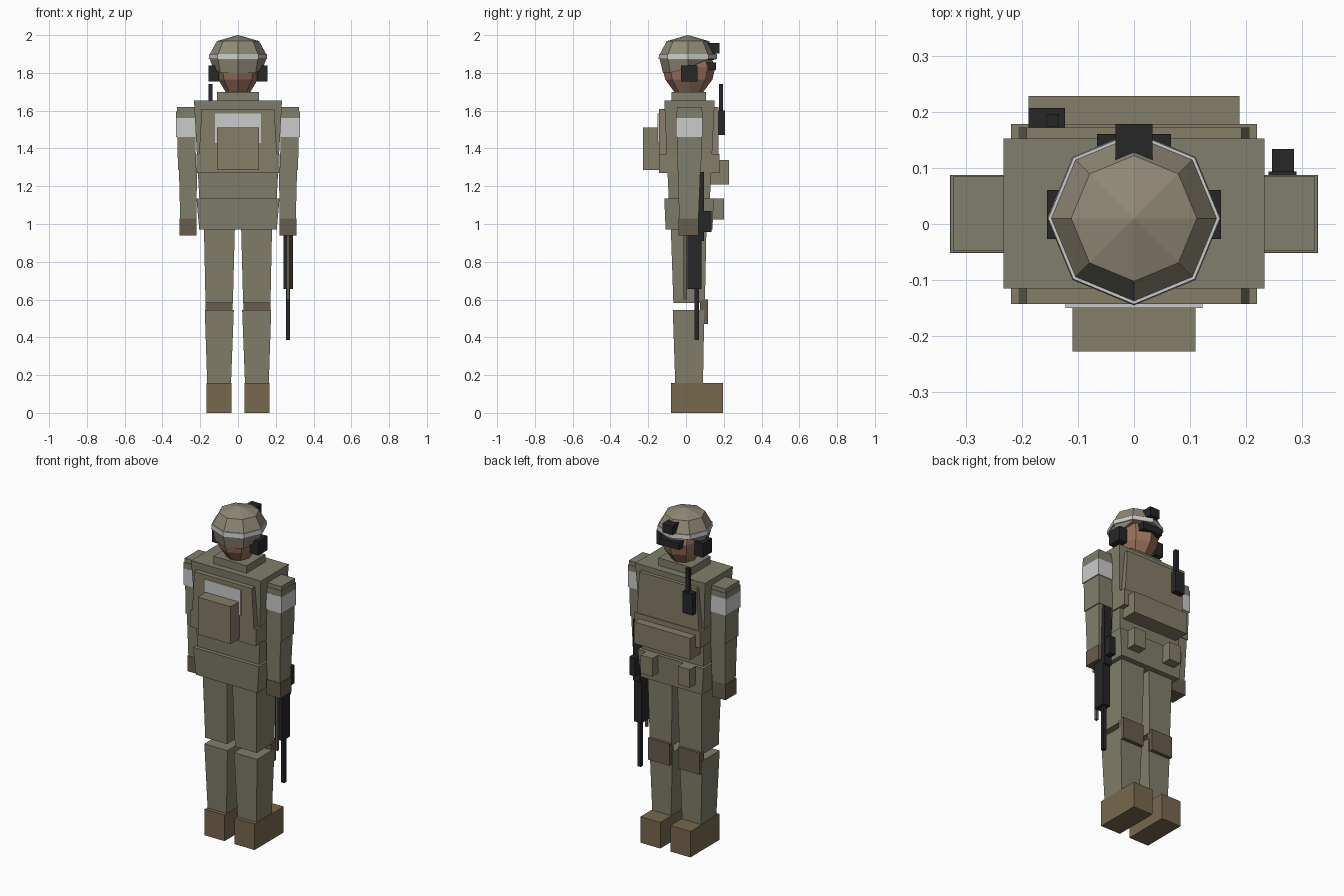
import bpy, bmesh
from math import cos, sin, pi


def material(name, r, g, b):
    m = bpy.data.materials.new(name)
    m.diffuse_color = (r, g, b, 1)
    return m


OLIVE = material("olive_cloth", 0.22, 0.21, 0.145)
TAN = material("tan_gear", 0.235, 0.205, 0.14)
COVER = material("helmet_cover", 0.28, 0.25, 0.18)
LIGHT = material("light_band", 0.55, 0.55, 0.55)
GLOVE = material("glove", 0.14, 0.11, 0.075)
BOOT = material("boot_leather", 0.19, 0.14, 0.075)
SKIN = material("skin", 0.33, 0.17, 0.11)
BLACK = material("black_gear", 0.02, 0.02, 0.022)


def finish(name, bm, mat):
    bmesh.ops.recalc_face_normals(bm, faces=bm.faces)
    me = bpy.data.meshes.new(name)
    bm.to_mesh(me)
    bm.free()
    me.materials.append(mat)
    ob = bpy.data.objects.new(name, me)
    bpy.context.collection.objects.link(ob)
    return ob


def loft(name, rings, mat):
    """Skin a stack of equal-length rings and cap both ends."""
    bm = bmesh.new()
    vs = [[bm.verts.new(p) for p in ring] for ring in rings]
    n = len(rings[0])
    for a, b in zip(vs, vs[1:]):
        for i in range(n):
            j = (i + 1) % n
            bm.faces.new((a[i], a[j], b[j], b[i]))
    bm.faces.new(vs[0])
    bm.faces.new(vs[-1])
    return finish(name, bm, mat)


def rect(x0, x1, y0, y1, z):
    return [(x0, y0, z), (x1, y0, z), (x1, y1, z), (x0, y1, z)]


def block(name, z0, z1, low, mat, high=None, sides=(1,)):
    """Box or tapered box; low/high are (x0, x1, y0, y1) at z0/z1."""
    high = high or low
    for s in sides:
        rings = []
        for (a, b, c, d), z in ((low, z0), (high, z1)):
            rings.append(rect(a * s, b * s, c, d, z))
        loft(name, rings, mat)


def octagon(r, z, cy=0.01, ry=None):
    ry = ry or r
    return [(r * cos(i * pi / 4), cy + ry * sin(i * pi / 4), z) for i in range(8)]


BOTH = (1, -1)

# Legs
block("boot", 0, 0.157, (0.034, 0.167, -0.08, 0.197), BOOT, sides=BOTH)
block("shin", 0.157, 0.546, (0.037, 0.163, -0.057, 0.09), OLIVE,
      (0.022, 0.176, -0.07, 0.097), BOTH)
block("thigh", 0.583, 0.97, (0.027, 0.172, -0.067, 0.1), OLIVE,
      (0.017, 0.18, -0.08, 0.108), BOTH)
block("knee_pad", 0.47, 0.6, (0.03, 0.173, 0.075, 0.117), GLOVE, sides=BOTH)

# Torso
block("hips", 0.97, 1.135, (-0.205, 0.205, -0.108, 0.14), OLIVE, (-0.22, 0.22, -0.115, 0.147))
block("torso", 1.1, 1.655, (-0.203, 0.203, -0.09, 0.125), OLIVE, (-0.233, 0.233, -0.115, 0.152))
block("collar", 1.655, 1.7, (-0.11, 0.11, -0.077, 0.105), OLIVE)

# Vest and pouches
block("back_plate", 1.27, 1.61, (-0.212, 0.212, -0.143, -0.09), TAN, (-0.192, 0.192, -0.143, -0.09))
block("chest_plate", 1.27, 1.62, (-0.212, 0.212, 0.1, 0.172), TAN, (-0.192, 0.192, 0.1, 0.172))
block("waist_wrap", 1.27, 1.37, (-0.219, 0.219, -0.143, 0.178), TAN)
block("back_panel", 1.43, 1.585, (-0.122, 0.122, -0.15, -0.13), LIGHT)
block("back_pack", 1.285, 1.51, (-0.11, 0.11, -0.227, -0.13), TAN)
block("chest_pouch", 1.21, 1.34, (-0.188, 0.188, 0.12, 0.228), TAN)
block("hip_pouch", 1.025, 1.135, (0.085, 0.165, 0.12, 0.2), TAN, sides=BOTH)

# Radio
block("radio", 1.47, 1.6, (-0.188, -0.123, 0.16, 0.207), BLACK)
block("radio_antenna", 1.6, 1.74, (-0.156, -0.134, 0.174, 0.196), BLACK)

# Arms
block("upper_arm", 1.285, 1.62, (0.222, 0.318, -0.045, 0.08), OLIVE,
      (0.228, 0.323, -0.048, 0.085), BOTH)
block("arm_band", 1.46, 1.56, (0.225, 0.328, -0.052, 0.087), LIGHT, sides=BOTH)
block("shoulder_band", 1.56, 1.595, (0.225, 0.327, -0.051, 0.087), OLIVE, sides=BOTH)
block("forearm", 1.03, 1.3, (0.22, 0.306, -0.037, 0.066), OLIVE,
      (0.217, 0.313, -0.042, 0.077), BOTH)
block("gloved_hand", 0.938, 1.03, (0.22, 0.311, -0.04, 0.067), GLOVE, sides=BOTH)

# Head
loft("head", [octagon(0.06, 1.69, 0.015, 0.07), octagon(0.105, 1.765, 0.015, 0.125),
              octagon(0.117, 1.83, 0.015, 0.14), octagon(0.11, 1.88, 0.01, 0.125)], SKIN)

# Helmet: lower edge drops at the back and leaves the face open
edge = [(x, y, 1.8 if y < -0.02 else (1.825 if y < 0.03 else 1.868))
        for x, y, z in octagon(0.132, 0)]
edge = [(x * (1.08 if z > 1.85 else 1), y, z) for x, y, z in edge]
loft("helmet", [edge, octagon(0.149, 1.872), octagon(0.147, 1.903), octagon(0.112, 1.968),
                octagon(0.002, 2.0)], COVER)
loft("helmet_band", [octagon(0.155, 1.873), octagon(0.153, 1.9)], LIGHT)

# Headgear
block("ear_cup", 1.755, 1.84, (0.1, 0.155, -0.027, 0.061), BLACK, sides=BOTH)
block("goggles", 1.815, 1.856, (-0.066, 0.066, 0.11, 0.16), BLACK)
block("helmet_mount", 1.903, 1.957, (-0.033, 0.033, 0.11, 0.178), BLACK)

# Slung rifle, muzzle down
block("rifle_stock", 1.06, 1.275, (0.24, 0.29, 0.06, 0.094), BLACK)
block("rifle_magazine", 0.958, 1.068, (0.246, 0.285, 0.065, 0.134), BLACK)
block("rifle_receiver", 0.91, 1.07, (0.24, 0.29, 0.03, 0.094), BLACK)
block("rifle_handguard", 0.657, 0.94, (0.24, 0.29, 0.008, 0.083), BLACK)
block("rifle_barrel", 0.385, 0.66, (0.254, 0.276, 0.046, 0.07), BLACK)
block("rifle_rod", 0.6, 0.94, (0.258, 0.272, -0.012, 0.004), GLOVE)
